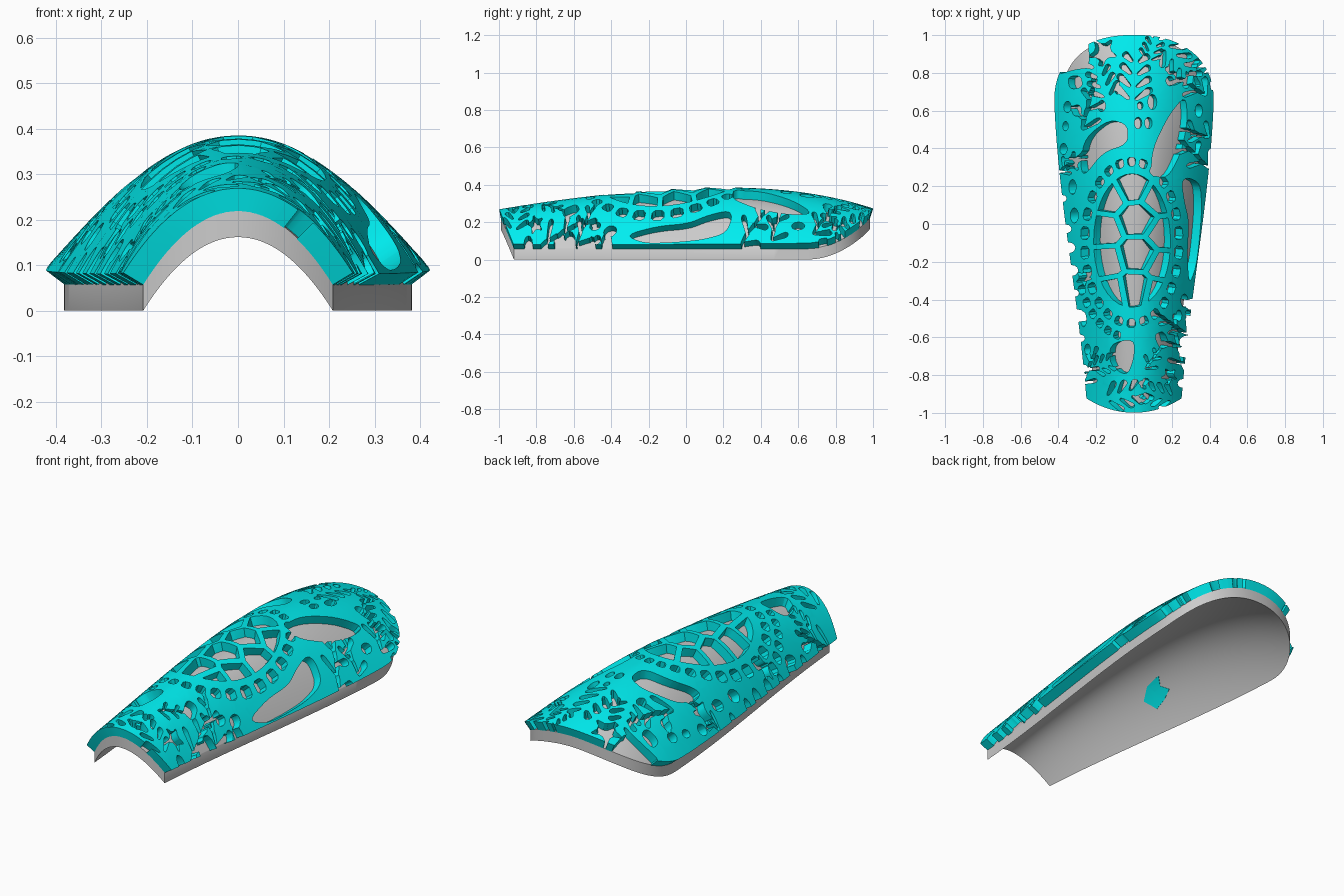
import bpy, bmesh, math, random
from mathutils import Vector

if "Cube" in bpy.data.objects:
    bpy.data.objects.remove(bpy.data.objects["Cube"])

random.seed(4)

# ---------- guard surface: parabolic arch with varying width and height ----------
def lagrange(pts, t):
    return sum(v * math.prod((t - b) / (a - b) for b, _ in pts if b != a) for a, v in pts)

def width(y):
    return lagrange([(-1, .203), (0, .318), (.65, .382), (1, .385)], y)

def cover_width(y):
    return width(y) + .03

def height(y):
    return lagrange([(-1, .16), (-.5, .232), (0, .273), (.5, .265), (1, .163)], y)

def surface(u, y):
    return Vector((u * width(y), y, height(y) * (1 - u * u)))

def normal(u, y, e=.002):
    du = surface(u + e, y) - surface(u - e, y)
    dy = surface(u, y + e) - surface(u, y - e)
    return du.cross(dy).normalized()

def front_y(u):
    return -.99 + .07 * u * u

def back_y(u):
    return .985 - .36 * (1 - max(0, 1 - abs(u) ** 2.4) ** (1 / 2.4))

def finish(bm, name, angle=35, material=None):
    bmesh.ops.recalc_face_normals(bm, faces=bm.faces)
    me = bpy.data.meshes.new(name)
    bm.to_mesh(me)
    bm.free()
    me.shade_smooth()
    me.set_sharp_from_angle(angle=math.radians(angle))
    ob = bpy.data.objects.new(name, me)
    bpy.context.collection.objects.link(ob)
    if material:
        me.materials.append(material)
    return ob

cyan = bpy.data.materials.new("cyan")
cyan.diffuse_color = (0, .85, .87, 1)
cyan.use_nodes = True
cyan.node_tree.nodes["Principled BSDF"].inputs["Base Color"].default_value = cyan.diffuse_color

# ---------- grey inner shell ----------
bm = bmesh.new()
NU, NV = 48, 50
rows = []
for i in range(NU + 1):
    u = math.sin(math.pi * (i / NU - .5))
    a, b = front_y(u), back_y(u)
    rows.append([bm.verts.new(surface(u, a + (b - a) * j / NV)) for j in range(NV + 1)])
for r, s in zip(rows, rows[1:]):
    for j in range(NV):
        bm.faces.new((r[j], s[j], s[j + 1], r[j + 1]))
top = bmesh.ops.extrude_face_region(bm, geom=bm.faces[:], use_keep_orig=True)
bmesh.ops.translate(bm, vec=(0, 0, .06), verts=[v for v in top["geom"] if isinstance(v, bmesh.types.BMVert)])
finish(bm, "inner_shell")

# ---------- flat pattern helpers ----------
def prism(bm, pts, z0=-1.0, z1=2.0):
    lo = [bm.verts.new((x, y, z0)) for x, y in pts]
    hi = [bm.verts.new((x, y, z1)) for x, y in pts]
    bm.faces.new(lo[::-1])
    bm.faces.new(hi)
    for i in range(len(pts)):
        j = (i + 1) % len(pts)
        bm.faces.new((lo[i], lo[j], hi[j], hi[i]))

cut = bmesh.new()

def hole(pts, rounds=2):
    for _ in range(rounds):
        pts = [(p[0] * k + q[0] * (1 - k), p[1] * k + q[1] * (1 - k))
               for p, q in zip(pts, pts[1:] + pts[:1]) for k in (.78, .22)]
    prism(cut, pts, -1 - random.random(), 2 + random.random())

def oval(x, y, rx, ry):
    hole([(x + rx * math.cos(k * math.pi / 6), y + ry * math.sin(k * math.pi / 6)) for k in range(12)], 0)

def leaf(x, y, deg, length, w):
    d = Vector((math.cos(math.radians(deg)), math.sin(math.radians(deg))))
    n = Vector((-d.y, d.x))
    prof = [(0, .45), (.5, .8), (.85, 1), (1.0, .4)]
    side = [Vector((x, y)) + d * length * t + n * w * s for t, s in prof]
    back = [Vector((x, y)) + d * length * t - n * w * s for t, s in prof[::-1]]
    hole([tuple(p) for p in side + back], 1)

def coral(x, y, deg, size):
    # bent stem with alternating finger branches
    for k in range(4):
        leaf(x, y, deg, size * .3, size * .055)
        side = 1 if k % 2 else -1
        leaf(x, y, deg + side * random.uniform(45, 65), size * (.5 - .06 * k), size * .07)
        x += math.cos(math.radians(deg)) * size * .24
        y += math.sin(math.radians(deg)) * size * .24
        deg += side * 8
    leaf(x, y, deg, size * .3, size * .07)

def fern(x, y, deg, size):
    # separate leaflets in pairs
    for k in range(4):
        for s in (-1, 1):
            a = deg + s * 50
            leaf(x + .02 * math.cos(math.radians(a)), y + .02 * math.sin(math.radians(a)), a, size * (.42 - .05 * k), size * .075)
        x += math.cos(math.radians(deg)) * size * .27
        y += math.sin(math.radians(deg)) * size * .27

def star(x, y, r, turn):
    hole([(x + q * math.cos(turn + k * math.pi / 5), y + q * math.sin(turn + k * math.pi / 5))
          for k in range(10) for q in [r if k % 2 else r * .42]], 1)

def clip(poly, p, n):
    # keep the side of the line through p away from n
    out = []
    for a, b in zip(poly, poly[1:] + poly[:1]):
        da, db = (a - p).dot(n), (b - p).dot(n)
        if da <= 0:
            out.append(a)
        if da * db < 0:
            out.append(a + (b - a) * (da / (da - db)))
    return out

# ---------- turtle-back plates ----------
plates = [Vector(p) for p in [(-.005, .2), (.015, .03), (.02, -.16), (.01, -.34), (-.125, .14), (-.15, -.03),
                              (-.14, -.2), (-.11, -.36), (.12, .14), (.15, -.05), (.14, -.22), (.11, -.36)]]
rim = [Vector((-.01 + .185 * math.cos(k * math.pi / 20), -.085 + .35 * math.sin(k * math.pi / 20))) for k in range(40)]
for c in plates:
    cell = rim
    for o in plates:
        if o is not c:
            n = (o - c).normalized()
            cell = clip(cell, (o + c) / 2 - n * .014, n)
    hole([tuple(p) for p in cell], 0)

def ring(cx, cy, rx, ry, thick, a0, a1, n):
    step = (a1 - a0) / n
    for k in range(n):
        pts = []
        for f, s in ((.18, -1), (.82, -1), (.82, 1), (.18, 1)):
            a = math.radians(a0 + step * (k + f))
            pts.append((cx + (rx + s * thick) * math.cos(a), cy + (ry + s * thick) * math.sin(a)))
        hole(pts, 1)

ring(-.012, -.095, .232, .425, .022, 0, 360, 26)
ring(-.012, -.095, .285, .5, .02, 205, 262, 6)

# ---------- flippers, tail and head openings ----------
hole([(.275, -.32), (.315, -.22), (.335, -.05), (.345, .1), (.335, .22), (.27, .25), (.235, .23), (.25, .12), (.275, .02), (.265, -.15)])
hole([(.08, .26), (.09, .4), (.17, .57), (.26, .68), (.27, .55), (.235, .38), (.16, .24)])
hole([(-.27, .33), (-.24, .46), (-.12, .55), (-.03, .52), (-.03, .42), (-.15, .38), (-.25, .25)])
hole([(-.11, -.63), (-.11, -.74), (-.03, -.8), (.0, -.7), (.0, -.6)])
hole([(.09, -.58), (.14, -.56), (.17, -.64), (.12, -.66)])
hole([(-.40, .79), (-.35, .9), (-.24, 1.0), (-.225, .82), (-.3, .815)], 1)
hole([(-.34, .78), (-.27, .78), (-.26, .72), (-.33, .71)])

# ---------- bubbles ----------
for b in [(.02, .53, .018, .03), (.07, .53, .018, .03), (.09, .64, .022, .04), (.03, .62, .014, .02),
          (-.34, .62, .02, .03), (-.35, .52, .015, .025), (-.29, .6, .025, .03), (-.36, .4, .02, .03),
          (-.31, .2, .02, .04), (-.3, .05, .022, .04), (.25, -.4, .02, .035), (.22, -.48, .016, .03),
          (.27, -.47, .015, .02), (.33, .6, .02, .035), (.18, .75, .02, .025), (-.16, .62, .02, .03),
          (-.25, -.5, .016, .04), (-.23, -.66, .016, .03), (.3, .48, .016, .02), (-.08, .7, .015, .02)]:
    oval(*b)

# ---------- corals, ferns and stars ----------
for c in [(.385, .30, 140, .2), (.385, .46, 165, .18), (.37, .68, 150, .2), (.27, -.58, 150, .17), (.26, -.78, 110, .2),
          (-.26, .5, 80, .22), (-.26, -.84, 70, .17), (-.385, .28, 40, .14), (.05, -.76, 60, .12)]:
    coral(*c)
for f in [(-.01, .64, 85, .24), (.16, .93, -50, .22), (.26, .82, -20, .17), (-.13, .66, 110, .2),
          (-.13, -.92, 15, .2), (.19, -.92, 165, .17), (-.2, -.76, 20, .13), (.07, .85, 70, .14)]:
    fern(*f)
for s in [(-.16, .9, .085, .3), (-.31, .33, .06, .9), (.17, -.8, .05, .2), (-.25, -.28, .05, .5)]:
    star(*s)

# ---------- bites along the lower edges ----------
for side, ys in ((-1, (.14, -.02, -.12, -.24, -.36, -.48, -.6, -.76)), (1, (-.42, -.5, -.62, -.67, -.84))):
    for y in ys:
        r = random.uniform(.018, .035)
        oval(side * cover_width(y), y, r * 1.3, r)

# ---------- cyan cover: cut flat, then wrapped over the shell ----------
bmesh.ops.recalc_face_normals(cut, faces=cut.faces)
cutter = finish(cut, "pattern_cutter")
cutter.hide_render = True
us = [math.sin(math.pi * (k / 40 - .5)) for k in range(41)]
outline = [(u * cover_width(front_y(u)), front_y(u)) for u in us]
outline += [(cover_width(y), y) for y in [-.92 + 1.545 * k / 16 for k in range(1, 16)]]
outline += [(u * cover_width(back_y(u)), back_y(u)) for u in us[::-1]]
outline += [(-cover_width(y), y) for y in [.625 - 1.545 * k / 16 for k in range(1, 16)]]
bm = bmesh.new()
prism(bm, outline, 0, 1)
slab = finish(bm, "flat_slab")
mod = slab.modifiers.new("pattern", "BOOLEAN")
mod.operation, mod.solver, mod.object, mod.use_self = "DIFFERENCE", "EXACT", cutter, True
bpy.context.view_layer.update()
flat = bpy.data.meshes.new_from_object(slab.evaluated_get(bpy.context.evaluated_depsgraph_get()))
bpy.data.objects.remove(slab)
bpy.data.objects.remove(cutter)

def wrap(bm, name, base, thick):
    bmesh.ops.triangulate(bm, faces=bm.faces[:])
    for axis, n, step in ((0, 14, .03), (1, 17, .06)):
        for k in range(-n, n + 1):
            d = Vector((0, 0, 0))
            d[axis] = 1
            bmesh.ops.bisect_plane(bm, geom=bm.verts[:] + bm.edges[:] + bm.faces[:], dist=1e-6,
                                   plane_co=d * (k * step + .0013), plane_no=d)
    for v in bm.verts:
        x, y, t = v.co
        u = x / cover_width(y)
        v.co = surface(u, y) + Vector((0, 0, base)) + normal(u, y) * t * thick
    return finish(bm, name, 35, cyan)

bm = bmesh.new()
bm.from_mesh(flat)
bpy.data.meshes.remove(flat)
wrap(bm, "pattern_cover", .057, .051)

# small patch showing through on the inside
bm = bmesh.new()
prism(bm, [(-.26, -.1), (-.21, -.15), (-.17, -.08), (-.16, .02), (-.2, -.01), (-.23, .03), (-.25, -.03)], 0, 1)
wrap(bm, "inner_patch", -.003, .02)
